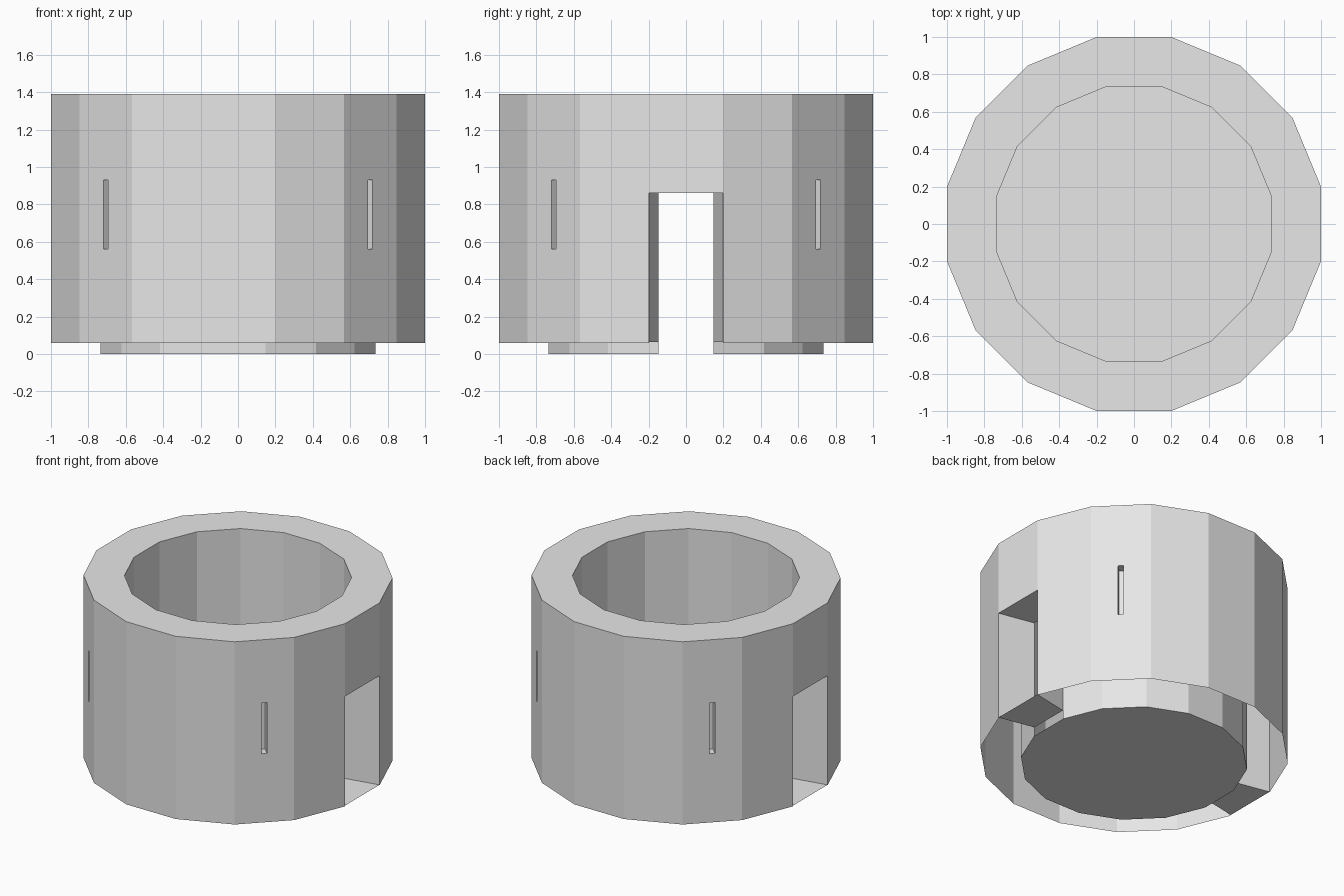
import bpy, bmesh, math
from mathutils import Vector

cube = bpy.data.objects.get("Cube")
if cube:
    bpy.data.objects.remove(cube, do_unlink=True)

SIDES = 16
STEP = math.tau / SIDES
OUTER, INNER = 1.0, 0.735          # distance from axis to the flat sides
BASE, TOP = 0.06, 1.39
SILL, LINTEL = 0.065, 0.86
DOORS = (0, SIDES // 2)            # sides with a doorway
SLOTS = (2, 6, 10, 14)             # sides with a slot

grey = bpy.data.materials.new("light grey")
grey.use_nodes = True
grey.diffuse_color = (0.8, 0.8, 0.8, 1)
grey.node_tree.nodes["Principled BSDF"].inputs["Base Color"].default_value = (0.8, 0.8, 0.8, 1)


def corner(k, apothem, z):
    """Corner point just before side k."""
    a = (k - 0.5) * STEP
    r = apothem / math.cos(STEP / 2)
    return Vector((r * math.cos(a), r * math.sin(a), z))


def add_face(bm, points):
    return bm.faces.new([bm.verts.new(p) for p in points])


def side(bm, k, apothem, low, high):
    return add_face(bm, [corner(k, apothem, low), corner(k + 1, apothem, low),
                         corner(k + 1, apothem, high), corner(k, apothem, high)])


def finish(bm, name, flip=False):
    bmesh.ops.remove_doubles(bm, verts=bm.verts, dist=0.0001)
    if flip:
        bmesh.ops.reverse_faces(bm, faces=bm.faces)
    mesh = bpy.data.meshes.new(name)
    bm.to_mesh(mesh)
    bm.free()
    mesh.materials.append(grey)
    bpy.context.collection.objects.link(bpy.data.objects.new(name, mesh))


def cut_slot(bm, face, k, half_width=0.018, low=0.56, high=0.93, depth=0.07):
    """Inset a side, shape the inset to a slot and sink it."""
    normal = Vector((math.cos(k * STEP), math.sin(k * STEP), 0))
    tangent = Vector((-normal.y, normal.x, 0))
    bmesh.ops.inset_individual(bm, faces=[face], thickness=0.1)
    middle = (low + high) / 2
    for v in face.verts:
        t = math.copysign(half_width, v.co.dot(tangent))
        z = high if v.co.z > middle else low
        v.co = normal * OUTER + tangent * t + Vector((0, 0, z))
    sunk = bmesh.ops.extrude_discrete_faces(bm, faces=[face])["faces"][0]
    bmesh.ops.translate(bm, verts=sunk.verts, vec=-normal * depth)


# Outer wall, open underneath, with doorways and slots
bm = bmesh.new()
for k in range(SIDES):
    wall = side(bm, k, OUTER, LINTEL if k in DOORS else BASE, TOP)
    if k in SLOTS:
        cut_slot(bm, wall, k)
finish(bm, "outer_wall")

# Inner wall, reaching down to the floor
bm = bmesh.new()
for k in range(SIDES):
    side(bm, k, INNER, LINTEL if k in DOORS else 0, TOP)
finish(bm, "inner_wall", flip=True)

# Flat rim joining the walls
bm = bmesh.new()
for k in range(SIDES):
    add_face(bm, [corner(k, INNER, TOP), corner(k, OUTER, TOP),
                  corner(k + 1, OUTER, TOP), corner(k + 1, INNER, TOP)])
finish(bm, "top_rim")

# Floor sheet
bm = bmesh.new()
add_face(bm, [corner(k, INNER, 0) for k in range(SIDES)])
finish(bm, "floor")

# Doorway linings: sill, lintel and two jambs
for k, name in zip(DOORS, ("left_doorway", "right_doorway")):
    bm = bmesh.new()
    ring = [(k, SILL), (k + 1, SILL), (k + 1, LINTEL), (k, LINTEL)]
    for (k1, z1), (k2, z2) in zip(ring, ring[1:] + ring[:1]):
        add_face(bm, [corner(k1, OUTER, z1), corner(k2, OUTER, z2),
                      corner(k2, INNER, z2), corner(k1, INNER, z1)])
    finish(bm, name)
